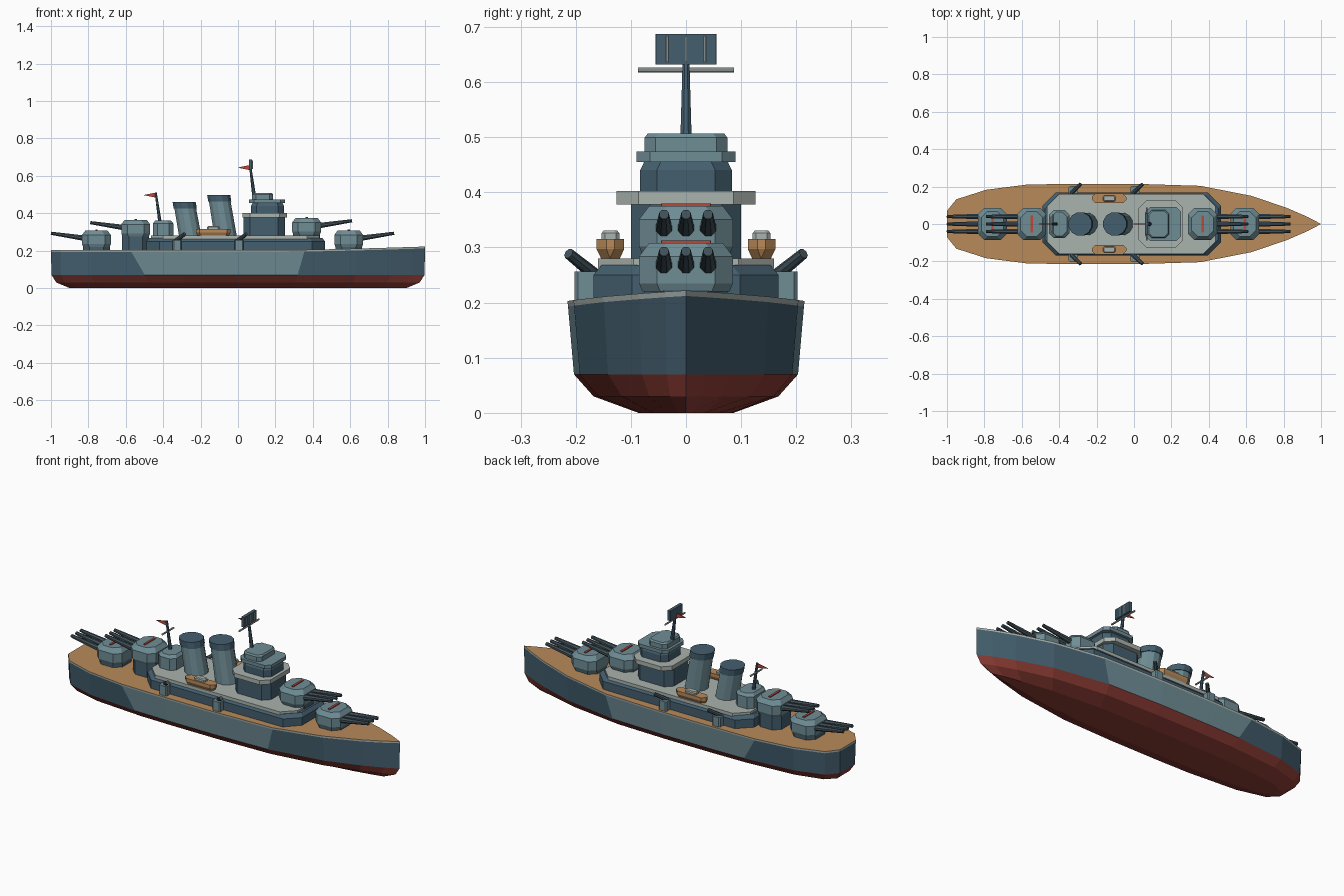
import bpy, bmesh, math
from mathutils import Vector

if "Cube" in bpy.data.objects:
    bpy.data.objects.remove(bpy.data.objects["Cube"])


def material(name, r, g, b):
    m = bpy.data.materials.new(name)
    lin = [((c / 255 + 0.055) / 1.055) ** 2.4 for c in (r, g, b)]
    m.diffuse_color = (*lin, 1)
    m.use_nodes = True
    m.node_tree.nodes["Principled BSDF"].inputs["Base Color"].default_value = m.diffuse_color
    return m


NAVY = material("dark_blue_grey", 68, 95, 111)
TEAL = material("mid_grey_teal", 111, 141, 149)
LIGHT = material("light_grey", 170, 179, 174)
WOOD = material("deck_tan", 184, 138, 90)
KEEL = material("hull_red", 142, 61, 53)
GUN = material("gun_metal", 66, 83, 91)
RED = material("signal_red", 186, 72, 58)


def finish(name, bm, mats):
    bmesh.ops.recalc_face_normals(bm, faces=bm.faces)
    me = bpy.data.meshes.new(name)
    bm.to_mesh(me)
    bm.free()
    for m in mats:
        me.materials.append(m)
    ob = bpy.data.objects.new(name, me)
    bpy.context.collection.objects.link(ob)
    return ob


def loft(name, rings, mat):
    """Closed solid through a stack of rings with equal point counts."""
    bm = bmesh.new()
    vs = [[bm.verts.new(p) for p in r] for r in rings]
    n = len(vs[0])
    for a, b in zip(vs, vs[1:]):
        for i in range(n):
            bm.faces.new((a[i], a[(i + 1) % n], b[(i + 1) % n], b[i]))
    bm.faces.new(vs[0])
    bm.faces.new(vs[-1])
    return finish(name, bm, [mat])


def octagon(cx, cy, hx, hy, c, z):
    pts = [(hx - c, -hy), (hx, c - hy), (hx, hy - c), (hx - c, hy),
           (c - hx, hy), (-hx, hy - c), (-hx, c - hy), (c - hx, -hy)]
    return [(cx + x, cy + y, z) for x, y in pts]


def block(name, x0, x1, half, cham, levels, mat, cy=0):
    """Chamfered block; levels are (height, inset)."""
    cx, hx = (x0 + x1) / 2, (x1 - x0) / 2
    return loft(name, [octagon(cx, cy, hx - i, half - i, cham, z) for z, i in levels], mat)


def tube(name, p, q, r0, r1, mat, n=8):
    p, q = Vector(p), Vector(q)
    rot = (q - p).to_track_quat('Z', 'Y')
    circ = [Vector((math.cos(a), math.sin(a), 0)) for a in
            [2 * math.pi * (i + .5) / n for i in range(n)]]
    return loft(name, [[c + rot @ (v * r) for v in circ] for c, r in ((p, r0), (q, r1))], mat)


def flag(name, x, z, length, h):
    tri = [(x, z - h), (x, z + h), (x - length, z)]
    loft(name, [[(a, y, b) for a, b in tri] for y in (-.002, .002)], RED)


# Hull: outline stations (x, half width, camouflage edge slant)
stations = [(-1, .07, 0), (-.95, .132, 0), (-.79, .183, 0), (-.57, .211, .07),
            (-.3, .215, 0), (0, .215, 0), (.355, .204, -.035), (.63, .15, 0),
            (.82, .085, 0), (.93, .037, 0), (1, 0, 0)]
# Heights (None follows the sheer), width factor, length factor
levels = [(0, .4, .9), (.03, .78, .972), (.07, .945, .997), ("rim", .995, 1), ("deck", 1, 1)]


def hull_ring(level):
    z, wf, xf = level
    right, left = [], []
    for x, w, slant in stations:
        deck = .203 + .019 * max(0, (x - .25) / .75) ** 1.3
        h = deck if z == "deck" else deck - .01 if z == "rim" else z
        s = 0 if isinstance(z, str) else slant
        right.append((x * xf + s, -w * wf, h))
        if w:
            left.append((x * xf + s, w * wf, h))
    return right + left[::-1]


bm = bmesh.new()
rings = [[bm.verts.new(p) for p in hull_ring(l)] for l in levels]
n, top = len(rings[0]), len(stations) - 1
for k, (a, b) in enumerate(zip(rings, rings[1:])):
    for i in range(n):
        j = (i + 1) % n
        f = bm.faces.new((a[i], a[j], b[j], b[i]))
        mid = sum((v.co.x for v in f.verts)) / 4
        f.material_index = 0 if k < 2 else 3 if k == 3 else 2 if -.53 < mid < .34 else 1
bm.faces.new(rings[0]).material_index = 0
deck = rings[-1]
for i in range(top):
    quad = [deck[i], deck[i + 1], deck[(n - i - 1) % n]]
    if i + 1 < top:
        quad.insert(2, deck[n - i - 2])
    bm.faces.new(quad).material_index = 4
finish("hull", bm, [KEEL, NAVY, TEAL, LIGHT, WOOD])

# Long midship house and its upper deck
block("deckhouse", -.49, .465, .168, .07, [(.2, 0), (.25, 0), (.268, .015)], NAVY)
block("upper_deck", -.465, .435, .16, .065, [(.262, 0), (.28, 0)], LIGHT)


# Main turrets: centre, base height, facing, barbette foot
def turret(name, cx, z, d):
    block(name + "_barbette", cx - .072, cx + .072, .075, .035, [(.195, 0), (z + .005, 0)], NAVY)
    block(name, cx - .077, cx + .077, .085, .032,
          [(z, .006), (z + .015, 0), (z + .064, 0), (z + .088, .018)], TEAL)
    loft(name + "_stripe", [octagon(cx, 0, .006, .045, .001, h)
                            for h in (z + .087, z + .093)], RED)
    for y in (-.04, 0, .04):
        tube(name + "_barrel", (cx + d * .06, y, z + .046), (cx + d * .243, y, z + .073),
             .016, .009, GUN)


turret("fore_turret", .592, .22, 1)
turret("upper_fore_turret", .367, .287, 1)
turret("upper_aft_turret", -.547, .277, -1)
turret("aft_turret", -.757, .22, -1)

# Side guns on sponsons
for s in (-1, 1):
    for x in (.005, -.325):
        block("sponson", x - .024, x + .024, .024, .006, [(.198, 0), (.256, 0)], TEAL, s * .178)
        tube("side_gun", (x - .01, s * .165, .25), (x + .04, s * .213, .289), .012, .01, GUN)

# Bridge tower
block("bridge_base", .03, .25, .1, .035, [(.275, 0), (.38, 0)], NAVY)
block("bridge_platform", .025, .262, .126, .04, [(.378, 0), (.402, 0)], LIGHT)
block("bridge_upper", .07, .245, .083, .03, [(.4, 0), (.44, 0), (.457, .008)], NAVY)
block("bridge_roof", .06, .252, .09, .025, [(.455, 0), (.474, 0)], TEAL)
block("lookout_house", .075, .188, .075, .02, [(.472, 0), (.499, 0), (.507, .006)], TEAL)

# Aft control house
block("aft_house", -.455, -.345, .075, .025, [(.275, 0), (.345, 0), (.36, .012)], TEAL)


# Raked funnels with dark caps
def funnel(name, x0, x1, z1):
    def ring(x, z, r):
        return [(x + r * math.cos(a), r * math.sin(a), z) for a in
                [math.pi * (i + .5) / 6 for i in range(12)]]
    zc = z1 - .035
    xc = x0 + (x1 - x0) * (zc - .275) / (z1 - .275)
    loft(name, [ring(x0, .275, .062), ring(xc, zc, .06)], TEAL)
    loft(name + "_cap", [ring(xc, zc, .064), ring(x1, z1, .064)], NAVY)


funnel("aft_funnel", -.255, -.288, .46)
funnel("fore_funnel", -.066, -.103, .497)

# Fore mast with yard, radar panel and flag
tube("fore_mast", (.085, 0, .5), (.064, 0, .66), .011, .006, NAVY)
tube("fore_yard", (.068, -.087, .622), (.068, .087, .622), .005, .005, LIGHT)
block("radar_panel", .058, .076, .055, .001, [(.632, 0), (.687, 0)], NAVY)
for y in (-.034, 0, .034):
    block("radar_strip", .074, .079, .002, .0005, [(.636, 0), (.683, 0)], LIGHT, y)
flag("fore_flag", .06, .644, .062, .013)

# Aft mast with yard and flag
tube("aft_mast", (-.417, 0, .35), (-.44, 0, .51), .01, .006, NAVY)
tube("aft_yard", (-.433, -.05, .455), (-.433, .05, .455), .005, .005, LIGHT)
flag("aft_flag", -.44, .497, .068, .013)

# Ship's boats on the upper deck
for s in (-1, 1):
    block("boat", -.225, -.04, .025, .018, [(.28, .008), (.297, 0), (.315, 0)], WOOD, s * .137)
    block("boat_cabin", -.165, -.1, .016, .006, [(.312, 0), (.326, 0), (.331, .004)], LIGHT, s * .137)
